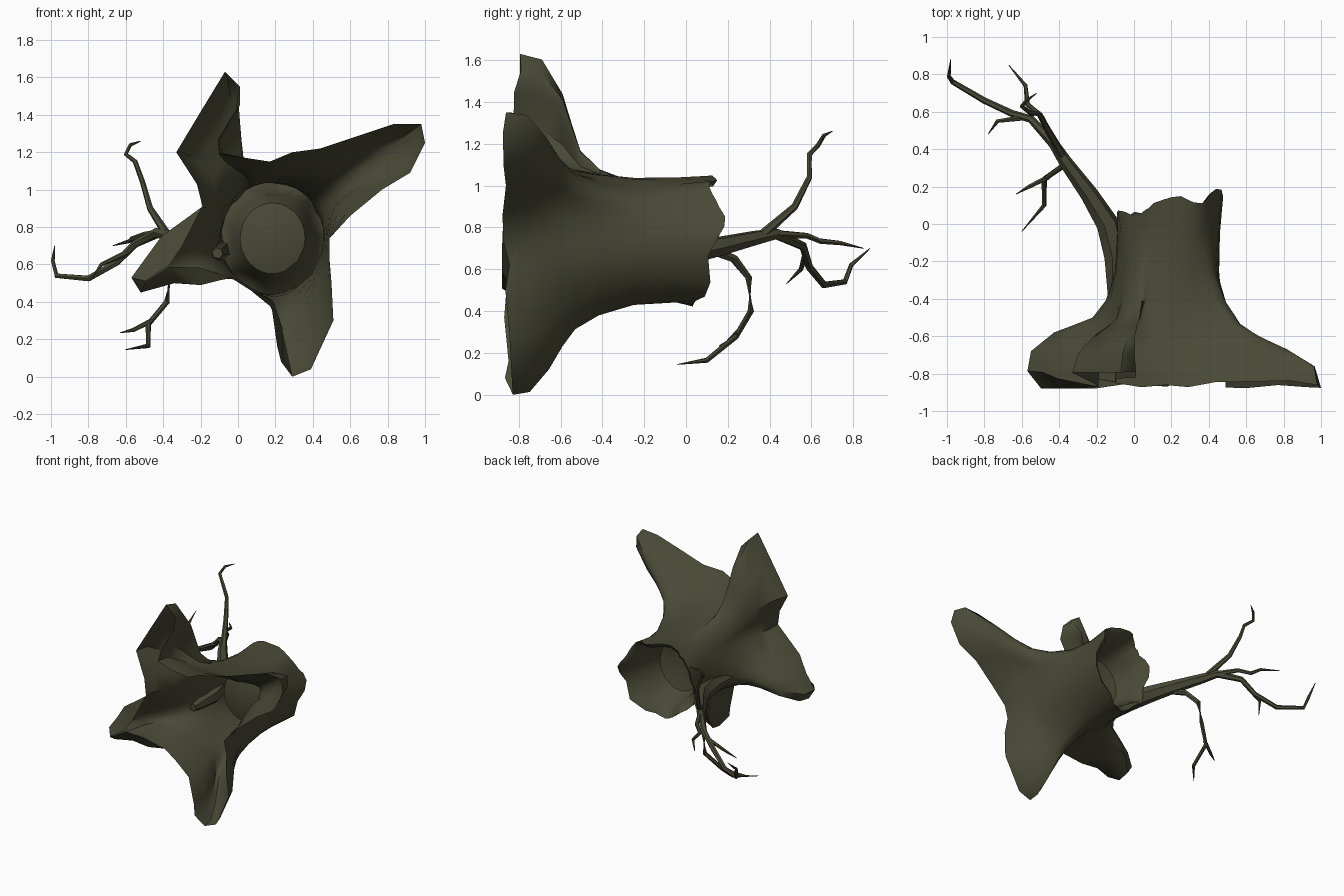
import bpy, bmesh, math, random
from mathutils import Vector

if "Cube" in bpy.data.objects:
    bpy.data.objects.remove(bpy.data.objects["Cube"])
random.seed(4)

bark = bpy.data.materials.new("dark olive bark")
bark.diffuse_color = (0.068, 0.067, 0.038, 1)
bark.use_nodes = True
bark.node_tree.nodes["Principled BSDF"].inputs["Base Color"].default_value = bark.diffuse_color


def make_object(name, bm, angle):
    bmesh.ops.recalc_face_normals(bm, faces=bm.faces)
    me = bpy.data.meshes.new(name)
    bm.to_mesh(me)
    bm.free()
    ob = bpy.data.objects.new(name, me)
    bpy.context.collection.objects.link(ob)
    me.materials.append(bark)
    bpy.ops.object.select_all(action='DESELECT')
    ob.select_set(True)
    bpy.context.view_layer.objects.active = ob
    bpy.ops.object.shade_smooth_by_angle(angle=math.radians(angle))
    return ob


def bridge(bm, a, b):
    n = len(a)
    for i in range(n):
        j = (i + 1) % n
        bm.faces.new((a[i], a[j], b[j], b[i]))


# Root outline at the base: x, z and the matching angle on the trunk
outline = [
    (.49, .74, 0), (.60, .86, 12), (.77, 1.0, 22), (.92, 1.09, 28), (1.0, 1.25, 34),
    (.98, 1.35, 39), (.83, 1.35, 45), (.62, 1.28, 53), (.44, 1.22, 63), (.29, 1.20, 76),
    (.17, 1.15, 88), (.04, 1.17, 98), (-.10, 1.2, 106), (-.09, 1.28, 111), (.01, 1.45, 116),
    (.01, 1.55, 120), (-.07, 1.63, 124), (-.21, 1.40, 130), (-.33, 1.2, 137), (-.22, 1.03, 147),
    (-.19, .91, 157), (-.41, .75, 172), (-.49, .64, 183), (-.57, .53, 191), (-.52, .45, 200),
    (-.34, .5, 210), (-.2, .49, 219), (-.04, .53, 228), (.07, .46, 240), (.18, .37, 250),
    (.21, .16, 260), (.23, .08, 265), (.29, 0, 272), (.39, .04, 280), (.51, .3, 292),
    (.5, .5, 320), (.49, .62, 345)]
# Each root runs between two valley points; its ridge is lifted towards the rear
roots = [(0, 10, .01), (11, 20, .09), (20, 27, .10), (28, 36, .025)]
CX, CZ, RX, RZ = .185, .74, .28, .305


def trunk(deg, k=1.0):
    a = math.radians(deg)
    return CX + RX * k * math.cos(a), CZ + RZ * k * math.sin(a)


def root_point(i, squeeze):
    """Outline point pulled towards its root's centre line, plus the lift of that root."""
    x, z, d = outline[i]
    for lo, hi, lift in roots:
        if lo < i < hi:
            c = squeeze * (.6 if i in (lo + 1, hi - 1) else 1)
            mx, mz, _ = outline[lo + hi - i]
            w = min(1, min(i - lo, hi - i) / 2)
            return x + (mx - x) * c / 2, z + (mz - z) * c / 2, lift * w
    return x, z, 0


# Stump: open root skirt, trunk wall, jagged rim and hollow bowl
bm = bmesh.new()
rings = []
# Left root is curled round underneath, so its underside closes to a seam
under = {}
for i in range(21, 27):
    x, z, _ = root_point(i, .95)
    under[i] = bm.verts.new((x + .05, -.88, z + .02))
for y, s, squeeze, lifted, k in [
        (-.86, 1, 0, .6, 1), (-.77, .97, .2, .9, 1), (-.68, .72, .45, 1, 1), (-.61, .47, .55, .75, 1),
        (-.54, .28, .45, .4, 1), (-.42, .14, .2, .1, .98), (-.25, .04, 0, 0, .96), (-.05, 0, 0, 0, .98)]:
    ring = []
    for i, (_, _, d) in enumerate(outline):
        x, z, lift = root_point(i, squeeze)
        tx, tz = trunk(d, k)
        yy = y + lift * lifted + (random.uniform(-.025, .02) if s == 1 else 0)
        ring.append(bm.verts.new((tx + (x - tx) * s, yy, tz + (z - tz) * s)))
    rings.append(ring)
base = rings[0]
for i in range(21, 26):
    bm.faces.new((under[i], under[i + 1], base[i + 1], base[i]))
bm.faces.new((base[20], under[21], base[21]))
bm.faces.new((under[26], base[27], base[26]))
rim, lip, wall, floor = [], [], [], []
for i, (x, z, d) in enumerate(outline):
    a = math.radians(d)
    y = .09 + .055 * math.cos(a) + .03 * math.sin(a) + .03 * math.sin(5 * a) + random.uniform(-.01, .01)
    k = 1 + .05 * math.sin(7 * a + 1)
    for ring, kk, yy in ((rim, k, y), (lip, k * .9, y - .02), (wall, .78, -.06), (floor, .62, -.19)):
        px, pz = trunk(d, kk)
        ring.append(bm.verts.new((px, yy, pz)))
rings += [rim, lip, wall, floor]
for a, b in zip(rings, rings[1:]):
    bridge(bm, a, b)
tip = bm.verts.new((CX, -.24, CZ))
for i in range(len(floor)):
    bm.faces.new((floor[i], floor[(i + 1) % len(floor)], tip))
make_object("hollow_stump", bm, 50)


# Branches: tapered six-sided tubes through x, y, z, radius points
def branch(name, pts, sides=6):
    bm = bmesh.new()
    P = [Vector(p[:3]) for p in pts]
    prev = None
    for i, p in enumerate(P):
        t = (P[min(i + 1, len(P) - 1)] - P[max(i - 1, 0)]).normalized()
        u = t.cross(Vector((.3, -.2, 1))).normalized()
        v = t.cross(u)
        ring = [bm.verts.new(p + pts[i][3] * (u * math.cos(q) + v * math.sin(q)))
                for q in [2 * math.pi * k / sides for k in range(sides)]]
        if prev:
            bridge(bm, prev, ring)
        else:
            bm.faces.new(ring)
        prev = ring
    bm.faces.new(prev)
    make_object(name, bm, 50)


branch("main_branch", [
    (-.11, -.40, .66, .03), (-.10, -.18, .67, .06), (-.14, .0, .68, .062), (-.24, .16, .71, .048),
    (-.365, .33, .75, .036), (-.43, .43, .77, .028), (-.55, .56, .71, .021), (-.65, .59, .61, .019),
    (-.80, .66, .525, .017), (-.97, .76, .54, .014), (-.99, .79, .62, .011), (-.98, .88, .70, .002)])
branch("upper_branch", [
    (-.38, .36, .76, .024), (-.47, .52, .90, .017), (-.51, .59, 1.04, .014), (-.55, .59, 1.15, .013),
    (-.60, .63, 1.19, .011), (-.575, .66, 1.24, .010), (-.52, .70, 1.26, .002)])
branch("middle_twig", [
    (-.42, .42, .77, .02), (-.50, .58, .76, .015), (-.57, .64, .735, .014), (-.58, .74, .725, .011),
    (-.67, .85, .70, .002)])
branch("side_twig", [
    (-.58, .57, .67, .016), (-.73, .55, .60, .011), (-.78, .48, .53, .002)])
branch("lower_branch", [
    (-.24, .13, .69, .026), (-.30, .23, .65, .021), (-.36, .30, .56, .018), (-.38, .31, .40, .016),
    (-.48, .24, .28, .015), (-.48, .10, .165, .013), (-.60, -.04, .145, .002)])
branch("lower_twig", [
    (-.46, .25, .30, .014), (-.56, .20, .25, .011), (-.63, .16, .235, .002)])
